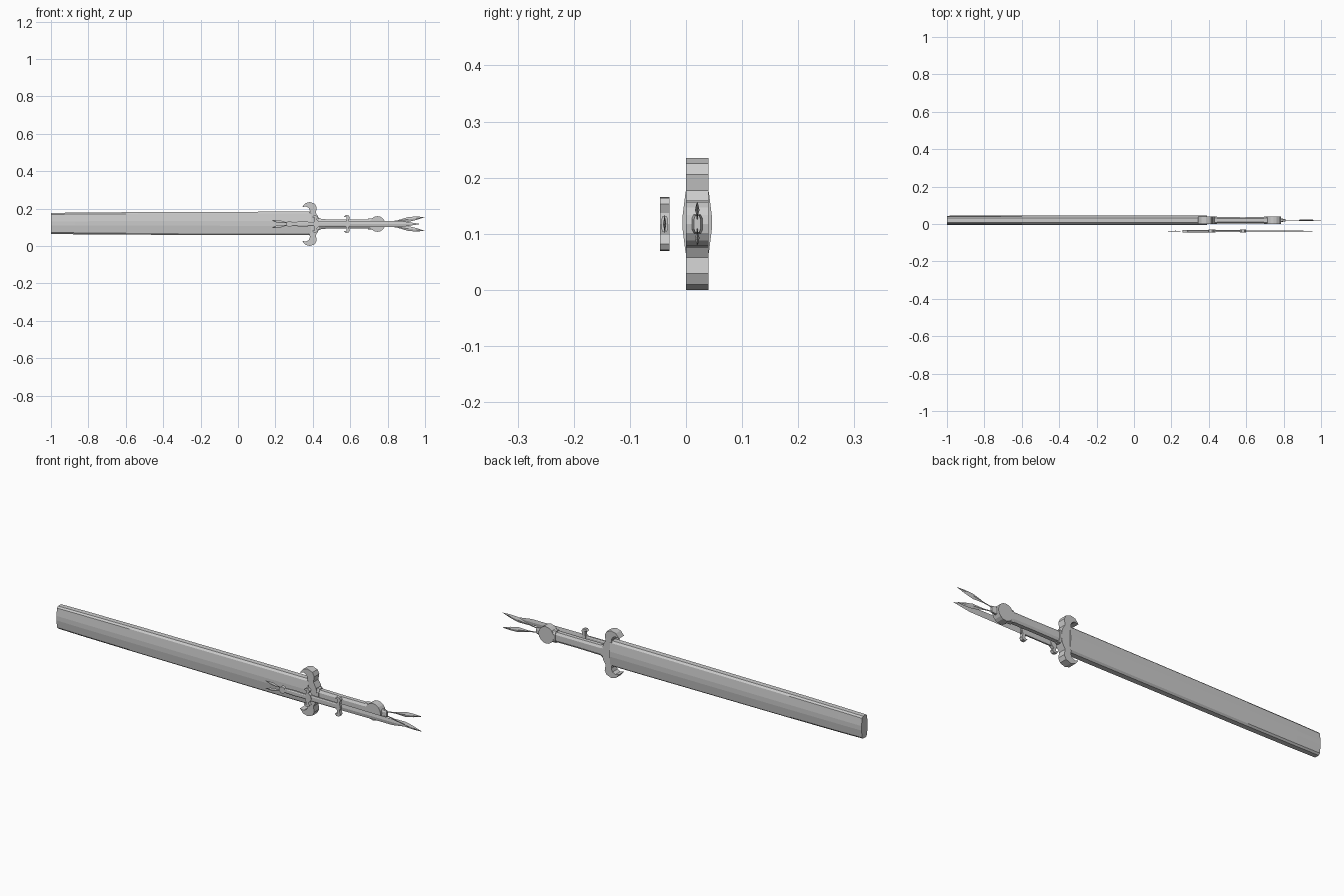
import bpy, bmesh, math
from mathutils import Matrix

if "Cube" in bpy.data.objects:
    bpy.data.objects.remove(bpy.data.objects["Cube"])

CZ = 0.1175   # height of the long axis
SY = 0.02     # depth of the sword
DY = -0.038   # depth of the small dagger


def finish(name, bm):
    bmesh.ops.recalc_face_normals(bm, faces=bm.faces)
    me = bpy.data.meshes.new(name)
    bm.to_mesh(me)
    bm.free()
    ob = bpy.data.objects.new(name, me)
    bpy.context.collection.objects.link(ob)
    return ob


def plate(name, outline, y, depth):
    """Extrude an (x, height) outline along y."""
    bm = bmesh.new()
    a = [bm.verts.new((x, y - depth / 2, CZ + h)) for x, h in outline]
    f = bm.faces.new(a)
    r = bmesh.ops.extrude_face_region(bm, geom=[f])
    bmesh.ops.translate(bm, vec=(0, depth, 0),
                        verts=[v for v in r['geom'] if isinstance(v, bmesh.types.BMVert)])
    return finish(name, bm)


def sym(half):
    """Mirror an outline that starts and ends on the axis."""
    return half + [(x, -h) for x, h in reversed(half) if h > 0]


def loft(name, section, stations, y):
    """Sweep a unit (y, z) section along x; stations are (x, half depth, half height, z shift)."""
    bm = bmesh.new()
    rings = [[bm.verts.new((x, y + sy * a, CZ + dz + sz * b)) for a, b in section]
             for x, sy, sz, dz in stations]
    n = len(section)
    for p, q in zip(rings, rings[1:]):
        for i in range(n):
            bm.faces.new((p[i], p[(i + 1) % n], q[(i + 1) % n], q[i]))
    bm.faces.new(rings[0])
    bm.faces.new(rings[-1])
    return finish(name, bm)


def disc(name, x, y, radius, depth, sides=16):
    bm = bmesh.new()
    bmesh.ops.create_cone(bm, cap_ends=True, segments=sides, radius1=radius, radius2=radius, depth=depth,
                          matrix=Matrix.Translation((x, y, CZ)) @ Matrix.Rotation(math.pi / 2, 4, 'X'))
    return finish(name, bm)


def mirrored(pts):
    quad = pts + [(a, -b) for a, b in reversed(pts) if b > 0]
    return quad


# cross-sections
SHEATH = [(-1, -.2), (-1, .2), (-.8, .86), (-.5, 1), (.5, 1), (.8, .86),
          (1, .2), (1, -.2), (.8, -.86), (.5, -1), (-.5, -1), (-.8, -.86)]
OCT = [(-1, -.55), (-1, .55), (-.6, 1), (.6, 1), (1, .55), (1, -.55), (.6, -1), (-.6, -1)]
DIAMOND = [(-1, 0), (0, 1), (1, 0), (0, -1)]

# scabbard with its end cap and throat
loft("scabbard", SHEATH, [(-1, .024, .056, .003), (-.87, .025, .058, .003), (-.6, .0255, .060, .003),
                          (.25, .026, .063, .003), (.39, .026, .063, .003)], SY)

# crescent guard
guard = [(.437, 0), (.431, .035), (.416, .06), (.421, .088), (.411, .108), (.385, .1175),
         (.36, .111), (.342, .09), (.362, .094), (.378, .086), (.385, .07), (.38, .05), (.374, 0)]
plate("guard", sym(guard), SY, .04)

# grip and its collars
loft("grip", OCT, [(.42, .017, .026, 0), (.58, .016, .024, 0), (.75, .017, .025, 0)], SY)
loft("grip_collar", OCT, [(.425, .019, .032, 0), (.445, .019, .03, 0)], SY)
loft("rear_collar", OCT, [(.695, .019, .029, 0), (.715, .019, .029, 0)], SY)

# pommel with a tail socket
disc("pommel", .745, SY, .042, .04)
loft("tail_socket", OCT, [(.775, .011, .018, 0), (.81, .006, .015, 0)], SY)


def leaf(name, x0, x1, y, h0, h1, width, thick):
    st = []
    for t, w in ((0, .2), (.3, .25), (.58, 1), (.78, .7), (1, .03)):
        st.append((x0 + (x1 - x0) * t, thick * max(w, .3), width * w, h0 + (h1 - h0) * t))
    loft(name, DIAMOND, st, y)


# paired leaf tails of the sword and the dagger
for side, s in (("upper", 1), ("lower", -1)):
    leaf(side + "_sword_tail", .79, 1.0, SY, s * .008, s * .037, .013, .004)
    leaf(side + "_dagger_tail", .285, .178, DY, s * .004, s * .019, .008, .002)

# dagger pommel, grip and ferrules
disc("dagger_pommel", .275, DY, .017, .014, 12)
loft("dagger_grip", OCT, [(.27, .006, .010, 0), (.34, .007, .013, 0), (.41, .006, .011, 0)], DY)
loft("dagger_shank", OCT, [(.41, .006, .015, 0), (.6, .006, .014, 0)], DY)

# dagger hooks
plate("dagger_guard", sym([(.437, 0), (.432, .014), (.42, .024), (.428, .036), (.418, .046), (.402, .044),
                           (.397, .034), (.41, .034), (.407, .022), (.404, 0)]), DY, .017)
plate("dagger_cross_hooks", sym([(.597, 0), (.592, .02), (.598, .036), (.592, .046), (.576, .048),
                                 (.567, .038), (.58, .036), (.578, .018), (.574, 0)]), DY, .017)

# dagger blade
loft("dagger_blade", DIAMOND, [(.59, .003, .017, 0), (.88, .0025, .015, 0), (.97, .0004, .001, 0)], DY)
